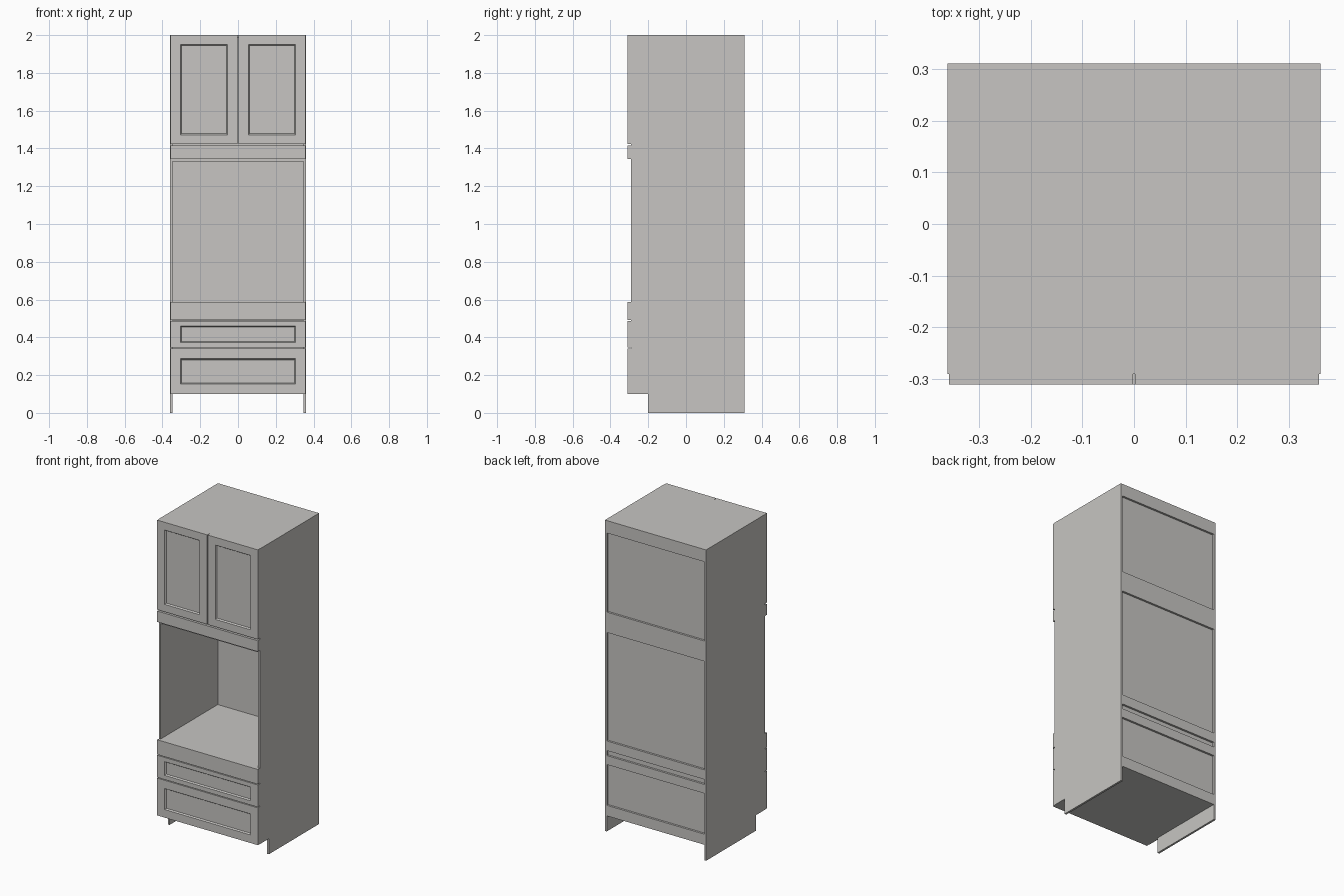
import bpy, bmesh

if "Cube" in bpy.data.objects:
    bpy.data.objects.remove(bpy.data.objects["Cube"])

paint = bpy.data.materials.new("warm_grey_paint")
paint.diffuse_color = (0.57, 0.56, 0.54, 1)
paint.use_nodes = True
paint.node_tree.nodes["Principled BSDF"].inputs["Base Color"].default_value = paint.diffuse_color

W, FRONT, BACK, T = 0.36, -0.29, 0.31, 0.013   # half width, carcass front/back, board thickness
FACE = -0.31                                   # outer plane of doors and drawers
RECESS = 0.013                                 # back panel set-in
INNER = W - T


def finish(name, bm):
    bmesh.ops.recalc_face_normals(bm, faces=bm.faces)
    mesh = bpy.data.meshes.new(name)
    bm.to_mesh(mesh)
    bm.free()
    mesh.materials.append(paint)
    obj = bpy.data.objects.new(name, mesh)
    bpy.context.collection.objects.link(obj)
    return obj


def box(name, x0, x1, y0, y1, z0, z1):
    bm = bmesh.new()
    bmesh.ops.create_cube(bm, size=1)
    for v in bm.verts:
        v.co = ((x0 + x1) / 2 + v.co.x * (x1 - x0),
                (y0 + y1) / 2 + v.co.y * (y1 - y0),
                (z0 + z1) / 2 + v.co.z * (z1 - z0))
    return finish(name, bm)


def shaker_front(name, outer, inner, slope=0.006, depth=0.009):
    """Slab with a sunken centre panel and a sloped inner edge; rects are x0, x1, z0, z1."""
    def ring(r, y, s=0):
        x0, x1, z0, z1 = r[0] + s, r[1] - s, r[2] + s, r[3] - s
        return [bm.verts.new((x, y, z)) for x, z in ((x0, z0), (x1, z0), (x1, z1), (x0, z1))]
    bm = bmesh.new()
    rings = [ring(outer, FRONT), ring(outer, FACE), ring(inner, FACE),
             ring(inner, FACE + depth, slope)]
    for a, b in zip(rings, rings[1:]):
        for i in range(4):
            j = (i + 1) % 4
            bm.faces.new((a[i], a[j], b[j], b[i]))
    bm.faces.new(rings[0])
    bm.faces.new(rings[-1])
    return finish(name, bm)


# Side panels with toe-kick notch
for side, sx in (("left", -1), ("right", 1)):
    bm = bmesh.new()
    outline = [(-0.20, 0), (BACK, 0), (BACK, 2), (FRONT, 2), (FRONT, 0.1), (-0.20, 0.1)]
    face = bm.faces.new([bm.verts.new((sx * W, y, z)) for y, z in outline])
    ext = bmesh.ops.extrude_face_region(bm, geom=[face])
    bmesh.ops.translate(bm, vec=(-sx * T, 0, 0),
                        verts=[v for v in ext["geom"] if isinstance(v, bmesh.types.BMVert)])
    finish(side + "_side_panel", bm)

# Horizontal decks
panel_y = BACK - RECESS
for name, z0 in (("bottom_deck", 0.10), ("drawer_deck", 0.475), ("oven_floor", 0.574),
                 ("oven_ceiling", 1.33), ("cupboard_floor", 1.40), ("top_deck", 2 - T)):
    box(name, -INNER, INNER, FRONT, panel_y, z0, z0 + T)

# Back panel, set in behind flush rails
box("back_panel", -INNER, INNER, panel_y - 0.007, panel_y, 0.10, 2)
for name, z0, z1 in (("bottom_back_rail", 0.10, 0.168), ("drawer_back_rail", 0.43, 0.488),
                     ("oven_back_rail", 0.52, 0.582), ("cupboard_back_rail", 1.28, 1.411),
                     ("top_back_rail", 1.92, 2)):
    box(name, -INNER, INNER, panel_y, BACK, z0, z1)

# Doors
X = 0.358
shaker_front("left_door", (-X, -0.002, 1.424, 2), (-0.305, -0.056, 1.472, 1.95))
shaker_front("right_door", (0.002, X, 1.424, 2), (0.056, 0.305, 1.472, 1.95))

# Drawer fronts
shaker_front("upper_drawer_front", (-X, X, 0.345, 0.487), (-0.305, 0.305, 0.372, 0.46))
shaker_front("lower_drawer_front", (-X, X, 0.10, 0.34), (-0.305, 0.305, 0.152, 0.287))

# Plain filler strips above and below the oven opening
box("upper_filler", -X, X, FACE, FRONT, 1.345, 1.415)
box("lower_filler", -X, X, FACE, FRONT, 0.492, 0.587)
